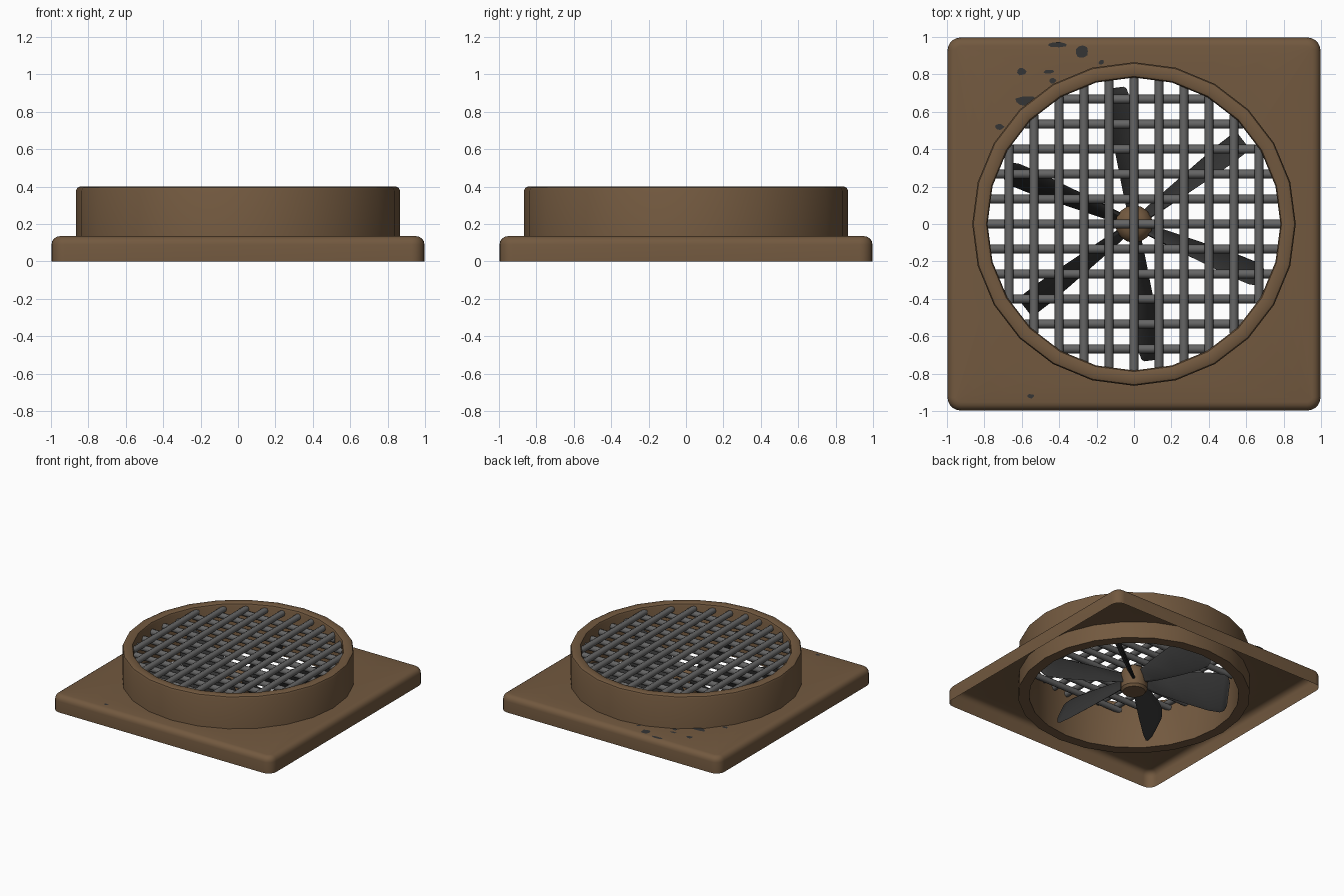
import bpy, bmesh, math, random
from mathutils import Matrix, Vector

if "Cube" in bpy.data.objects:
    bpy.data.objects.remove(bpy.data.objects["Cube"])

random.seed(4)


def material(name, rgb):
    m = bpy.data.materials.new(name)
    m.diffuse_color = (*rgb, 1)
    m.use_nodes = True
    m.node_tree.nodes["Principled BSDF"].inputs["Base Color"].default_value = m.diffuse_color
    return m


BROWN = material("rusty_brown", (0.17, 0.1, 0.05))
STEEL = material("grey_steel", (0.13, 0.13, 0.13))
DARK = material("dark_metal", (0.035, 0.035, 0.035))


def finish(name, bm, mat, recalc=True, angle=35):
    if recalc:
        bmesh.ops.recalc_face_normals(bm, faces=bm.faces)
    me = bpy.data.meshes.new(name)
    bm.to_mesh(me)
    bm.free()
    me.materials.append(mat)
    ob = bpy.data.objects.new(name, me)
    bpy.context.collection.objects.link(ob)
    bpy.ops.object.select_all(action='DESELECT')
    ob.select_set(True)
    bpy.context.view_layer.objects.active = ob
    bpy.ops.object.shade_smooth_by_angle(angle=math.radians(angle))
    return ob


def skin(bm, loops, closed=False):
    """Join equal-sized loops of points with quads."""
    rows = [[bm.verts.new(p) for p in lp] for lp in loops]
    n = len(rows[0])
    pairs = list(zip(rows, rows[1:])) + ([(rows[-1], rows[0])] if closed else [])
    for a, b in pairs:
        for i in range(n):
            j = (i + 1) % n
            bm.faces.new((a[i], a[j], b[j], b[i]))
    return rows


def circle(r, z, n=24, start=0.0):
    return [(r * math.cos(start + math.tau * i / n), r * math.sin(start + math.tau * i / n), z)
            for i in range(n)]


def rounded_square(half, r, z):
    pts = []
    for k in range(4):
        c = math.pi / 4 + k * math.pi / 2
        cx, cy = (math.copysign(half - r, f(c)) for f in (math.cos, math.sin))
        for j in range(6):
            a = k * math.pi / 2 + j * math.pi / 10
            pts.append((cx + r * math.cos(a), cy + r * math.sin(a), z))
    return pts


# base plate: open-bottomed pressed sheet with a round hole
bm = bmesh.new()
loops = [rounded_square(0.997, 0.07, 0)]
for s in range(5):
    a = s * math.pi / 8
    ins = 0.045 * (1 - math.cos(a))
    loops.append(rounded_square(0.997 - ins, 0.07 - ins, 0.09 + 0.045 * math.sin(a)))
loops.append(circle(0.83, 0.135, 24, math.radians(7.5)))
skin(bm, loops)
finish("base_plate", bm, BROWN)

# round housing ring
bm = bmesh.new()
profile = [(0.865, 0), (0.865, 0.38), (0.859, 0.394), (0.845, 0.4),
           (0.802, 0.4), (0.789, 0.394), (0.783, 0.38), (0.783, 0)]
skin(bm, [circle(r, z) for r, z in profile], closed=True)
finish("housing_ring", bm, BROWN)

# protective grille: two crossing layers of rods
for name, z, turn in (("grille_rods_long", 0.355, math.pi / 2), ("grille_rods_cross", 0.32, 0)):
    bm = bmesh.new()
    for i in range(-5, 6):
        off = i * 0.1335
        length = 2 * math.sqrt(0.79 ** 2 - off ** 2)
        m = (Matrix.Rotation(turn, 4, 'Z') @ Matrix.Translation((0, off, z))
             @ Matrix.Rotation(math.pi / 2, 4, 'Y'))
        bmesh.ops.create_cone(bm, cap_ends=True, segments=8, radius1=0.024, radius2=0.024,
                              depth=length, matrix=m)
    finish(name, bm, STEEL, angle=50)

# hub with domed top
bm = bmesh.new()
rows = skin(bm, [circle(r, z, 16) for r, z in
                 ((0.05, 0.03), (0.085, 0.03), (0.1, 0.05), (0.1, 0.17),
                  (0.09, 0.205), (0.06, 0.23), (0.02, 0.24))])
bm.faces.new(rows[0])
bm.faces.new(rows[-1])
finish("fan_hub", bm, BROWN)

# six steeply pitched blades; stations are (radius, chord)
stations = [(0.07, 0.10), (0.2, 0.16), (0.4, 0.23), (0.6, 0.285),
            (0.69, 0.285), (0.72, 0.255), (0.735, 0.19)]
pitch = math.radians(64)
bm = bmesh.new()
for k in range(6):
    rot = Matrix.Rotation(math.radians(37.5 + 60 * k), 4, 'Z')
    loops = []
    for r, chord in stations:
        lp = []
        for u, t in ((-0.5, 0), (-0.4, 0.011), (0.4, 0.011), (0.5, 0), (0.4, -0.011), (-0.4, -0.011)):
            c = u * chord
            # lower edge leads counter-clockwise
            y = -c * math.cos(pitch) + t * math.sin(pitch)
            z = 0.135 + c * math.sin(pitch) + t * math.cos(pitch)
            lp.append(rot @ Vector((r, y, z)))
        loops.append(lp)
    rows = skin(bm, loops)
    bm.faces.new(rows[0])
    bm.faces.new(rows[-1])
finish("fan_blades", bm, DARK)

# chipped paint spots on the plate: (x, y, half width, half height)
chips = [(-0.41, 0.96, 0.06, 0.015), (-0.28, 0.925, 0.04, 0.035), (-0.60, 0.815, 0.025, 0.022),
         (-0.455, 0.815, 0.03, 0.012), (-0.435, 0.765, 0.02, 0.015), (-0.58, 0.66, 0.06, 0.03),
         (-0.72, 0.52, 0.025, 0.018), (-0.175, 0.865, 0.015, 0.015), (-0.55, -0.92, 0.02, 0.012)]
bm = bmesh.new()
for x, y, w, h in chips:
    pts = []
    for i in range(9):
        a = math.tau * i / 9
        s = random.uniform(0.75, 1.1)
        pts.append(bm.verts.new((x + w * s * math.cos(a), y + h * s * math.sin(a), 0.137)))
    bm.faces.new(pts)
finish("paint_chips", bm, DARK, recalc=False)
